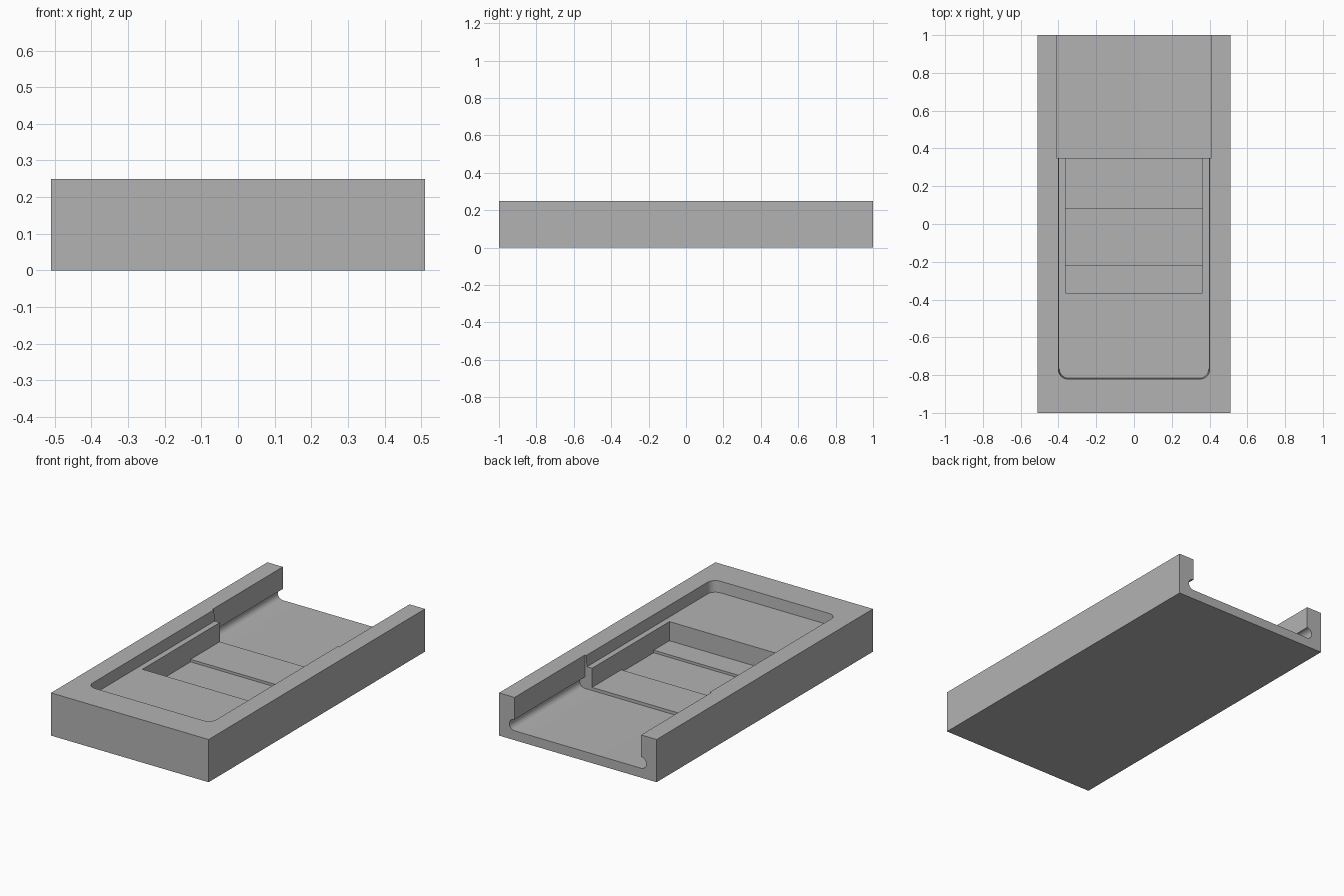
import bpy, bmesh, math
from mathutils import Vector

cube = bpy.data.objects.get("Cube")
if cube:
    bpy.data.objects.remove(cube, do_unlink=True)

grey = bpy.data.materials.new("mid_grey")
grey.use_nodes = True
colour = (0.45, 0.45, 0.45, 1)
grey.diffuse_color = colour
grey.node_tree.nodes["Principled BSDF"].inputs["Base Color"].default_value = colour

TOP = 0.25
JOIN = 0.35   # where the tray meets the rear channel


def loft(name, lower, upper):
    """Solid between two matching closed loops of points."""
    bm = bmesh.new()
    a = [bm.verts.new(p) for p in lower]
    b = [bm.verts.new(p) for p in upper]
    n = len(a)
    bm.faces.new(a)
    bm.faces.new(b)
    for i in range(n):
        j = (i + 1) % n
        bm.faces.new((a[i], a[j], b[j], b[i]))
    bmesh.ops.recalc_face_normals(bm, faces=bm.faces)
    mesh = bpy.data.meshes.new(name)
    bm.to_mesh(mesh)
    bm.free()
    mesh.materials.append(grey)
    ob = bpy.data.objects.new(name, mesh)
    bpy.context.collection.objects.link(ob)
    return ob


def box(name, half_x, y0, y1, z0, z1):
    ring = [(-half_x, y0), (half_x, y0), (half_x, y1), (-half_x, y1)]
    return loft(name, [(x, y, z0) for x, y in ring], [(x, y, z1) for x, y in ring])


def arc(cx, cy, r, start, end, steps):
    return [(cx + r * math.cos(math.radians(start + (end - start) * i / steps)),
             cy + r * math.sin(math.radians(start + (end - start) * i / steps)))
            for i in range(steps + 1)]


def tray_outline(half_x, front, z, r=0.05):
    right = arc(half_x - r, front + r, r, -90, 0, 8) + [(half_x, 0.5)]
    left = [(-x, y) for x, y in reversed(right)]
    return [(x, y, z) for x, y in right + left]


body = box("body", 0.51, -1, 1, 0, TOP)

# Shallow tray with rounded front corners and slightly drafted walls
tray = loft("tray_cutter", tray_outline(0.396, -0.816, 0.185),
            tray_outline(0.402, -0.822, TOP + 0.02))

# Deep recess and the slightly lower panel in its floor
recess = box("recess_cutter", 0.363, -0.365, 0.5, 0.073, 0.22)
panel = box("panel_cutter", 0.363, -0.22, 0.08, 0.058, 0.1)

# Open rear channel with round undercut grooves along both sides
half = arc(0.41, 0.088, 0.033, -90, 90, 20) + [(0.41, TOP + 0.05)]
section = half + [(-x, z) for x, z in reversed(half)]
channel = loft("channel_cutter", [(x, JOIN, z) for x, z in section],
               [(x, 1.1, z) for x, z in section])

# Cut everything from the block
bpy.context.view_layer.objects.active = body
for cutter in (tray, recess, panel, channel):
    cutter.hide_render = True
    mod = body.modifiers.new(cutter.name, "BOOLEAN")
    mod.operation = "DIFFERENCE"
    mod.solver = "EXACT"
    mod.object = cutter
    bpy.ops.object.modifier_apply(modifier=mod.name)
    bpy.data.objects.remove(cutter, do_unlink=True)

bpy.ops.object.select_all(action="DESELECT")
body.select_set(True)
bpy.ops.object.shade_smooth_by_angle(angle=math.radians(30))
